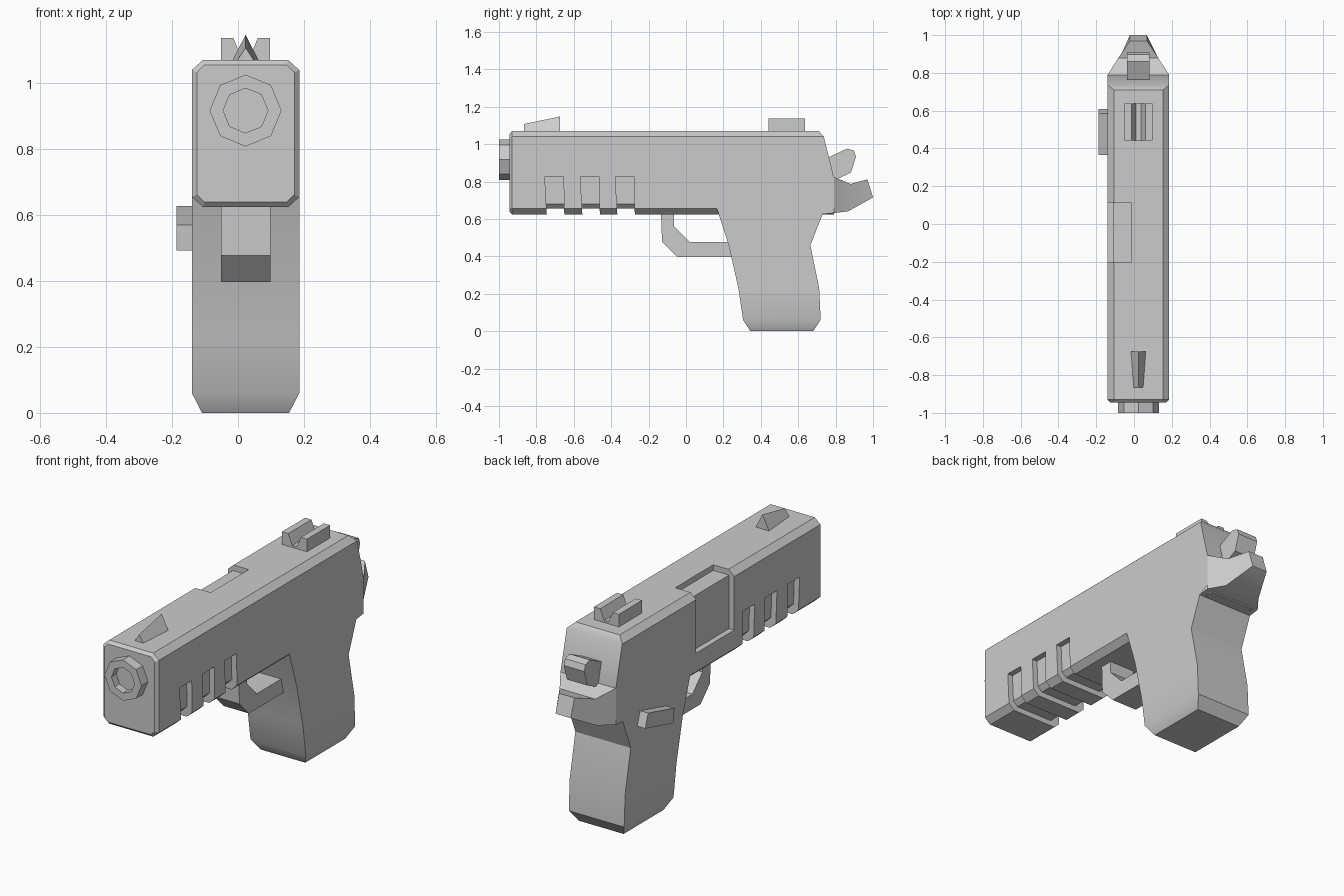
import bpy, bmesh, math

if "Cube" in bpy.data.objects:
    bpy.data.objects.remove(bpy.data.objects["Cube"])

CX = 0.023   # centre line of the body
HW = 0.163   # half width of the body


def finish(name, bm):
    bmesh.ops.recalc_face_normals(bm, faces=bm.faces)
    me = bpy.data.meshes.new(name)
    bm.to_mesh(me)
    bm.free()
    ob = bpy.data.objects.new(name, me)
    bpy.context.collection.objects.link(ob)
    return ob


def loft(name, rings):
    """Skin left/right symmetric rings; caps are strips between mirrored points."""
    bm = bmesh.new()
    vs = [[bm.verts.new(p) for p in r] for r in rings]
    n = len(rings[0])
    for a, b in zip(vs, vs[1:]):
        for i in range(n):
            j = (i + 1) % n
            bm.faces.new((a[i], a[j], b[j], b[i]))
    for r in (vs[0], vs[-1]):
        for i in range(n // 2 - 1):
            bm.faces.new((r[i], r[i + 1], r[n - 2 - i], r[n - 1 - i]))
    return finish(name, bm)


def ring(rows):
    """Mirror (half width, y, z) rows into a closed ring."""
    return ([(CX - w, y, z) for w, y, z in rows]
            + [(CX + w, y, z) for w, y, z in reversed(rows)])


def prism(name, pts, lo, hi, axis='x'):
    """Extrude a (y, z) profile along x, or an (x, z) profile along y."""
    bm = bmesh.new()
    put = (lambda p, t: (t, *p)) if axis == 'x' else (lambda p, t: (p[0], t, p[1]))
    a, b = [[bm.verts.new(put(p, t)) for p in pts] for t in (lo, hi)]
    bm.faces.new(a)
    bm.faces.new(b)
    for i in range(len(pts)):
        j = (i + 1) % len(pts)
        bm.faces.new((a[i], a[j], b[j], b[i]))
    return finish(name, bm)


def activate(ob):
    bpy.ops.object.select_all(action='DESELECT')
    bpy.context.view_layer.objects.active = ob
    ob.select_set(True)


def cut(ob, cutter):
    cutter.hide_render = True
    mod = ob.modifiers.new("cut", 'BOOLEAN')
    mod.operation, mod.solver, mod.object = 'DIFFERENCE', 'EXACT', cutter
    activate(ob)
    bpy.ops.object.modifier_apply(modifier=mod.name)
    bpy.data.objects.remove(cutter)


# slide: chamfered section with a slanted rear end
section = [(0.13, 0.625), (HW, 0.655), (HW, 0.825), (HW, 1.04), (0.13, 1.07)]
rear_y = [0.79, 0.79, 0.79, 0.737, 0.71]
inset = [(0.125, 0.64), (0.148, 0.662), (0.148, 0.825), (0.148, 1.033), (0.125, 1.055)]
slide = loft("slide", [ring([(w, -0.945, z) for w, z in inset]),
                       ring([(w, -0.93, z) for w, z in section]),
                       ring([(w, y, z) for (w, z), y in zip(section, rear_y)])])

# three grooves wrapping both sides and the underside
u = [(0.3, 0.827), (0.3, 0.5), (-0.3, 0.5), (-0.3, 0.827), (-0.133, 0.827),
     (-0.133, 0.68), (-0.108, 0.655), (0.108, 0.655), (0.133, 0.68), (0.133, 0.827)]
for y in (-0.755, -0.565, -0.378):
    groove = prism("groove_cutter", [(CX + px, pz) for px, pz in u], y, y + 0.1, 'y')
    for v in groove.data.vertices:      # slight lean towards the rear at the bottom
        v.co.y += 0.035 * (0.827 - v.co.z) * (1.5 if v.co.y < y + 0.05 else 0.6)
    cut(slide, groove)

# ejection port on the left shoulder
port = [(-0.3, 0.755), (-0.11, 0.755), (-0.11, 1.04), (-0.017, 1.04), (-0.017, 1.2), (-0.3, 1.2)]
cut(slide, prism("port_cutter", port, -0.205, 0.115, 'y'))

# grip: stacked horizontal sections (z, front y, back y, half width)
grip = loft("grip", [ring([(w, f, z), (w, b, z)]) for z, f, b, w in (
    (0, 0.345, 0.68, 0.132), (0.06, 0.305, 0.72, HW), (0.23, 0.28, 0.712, HW),
    (0.46, 0.228, 0.665, HW), (0.625, 0.175, 0.73, HW), (0.657, 0.165, 0.79, HW))])

# tapered tang over the hand
tang = loft("tang", [ring([(w, y0, z0), (w, y1, z1)]) for w, y0, z0, y1, z1 in (
    (0.1625, 0.73, 0.625, 0.73, 0.8), (HW, 0.79, 0.632, 0.79, 0.825),
    (0.105, 0.865, 0.64, 0.88, 0.787), (0.045, 1.0, 0.715, 0.97, 0.812))])

# hammer
prism("hammer", [(0.7, 0.9), (0.77, 0.933), (0.861, 0.976), (0.898, 0.965),
                 (0.909, 0.933), (0.882, 0.848), (0.802, 0.81), (0.72, 0.79)],
      CX - 0.06, CX + 0.06)

# trigger guard
prism("trigger_guard", [(-0.134, 0.64), (-0.128, 0.478), (-0.048, 0.397), (0.26, 0.397),
                        (0.26, 0.477), (0.02, 0.477), (-0.064, 0.562), (-0.064, 0.64)],
      CX - 0.075, CX + 0.075)

# lever on the left side
prism("side_lever", [(0.61, 0.555), (0.585, 0.628), (0.365, 0.57), (0.372, 0.493)], -0.187, -0.13)

# rear sight with notch
half = [(0.074, 1.06), (0.074, 1.137), (0.037, 1.137), (0.013, 1.08)]
prism("rear_sight", [(CX + x, z) for x, z in half]
      + [(CX - x, z) for x, z in reversed(half)], 0.442, 0.637, 'y')

# front sight: wedge rising to the rear
bm = bmesh.new()
ends = [[bm.verts.new(p) for p in ((CX - w, y, 1.065), (CX + w, y, 1.065), (CX, y, z))]
        for w, y, z in ((0.028, -0.865, 1.108), (0.042, -0.675, 1.147))]
for e in ends:
    bm.faces.new(e)
for i in range(3):
    j = (i + 1) % 3
    bm.faces.new((ends[0][i], ends[0][j], ends[1][j], ends[1][i]))
finish("front_sight", bm)


# octagonal muzzle with a blind bore
def octagon(r):
    return [(CX + r * math.cos(k * math.pi / 4), 0.917 + r * math.sin(k * math.pi / 4))
            for k in range(8)]


muzzle = prism("muzzle", octagon(0.109), -1.0, -0.92, 'y')
cut(muzzle, prism("bore_cutter", octagon(0.068), -1.1, -0.96, 'y'))

# soft shading on the shallow bends
for ob in (slide, grip, tang):
    activate(ob)
    bpy.ops.object.shade_smooth_by_angle(angle=math.radians(30))
